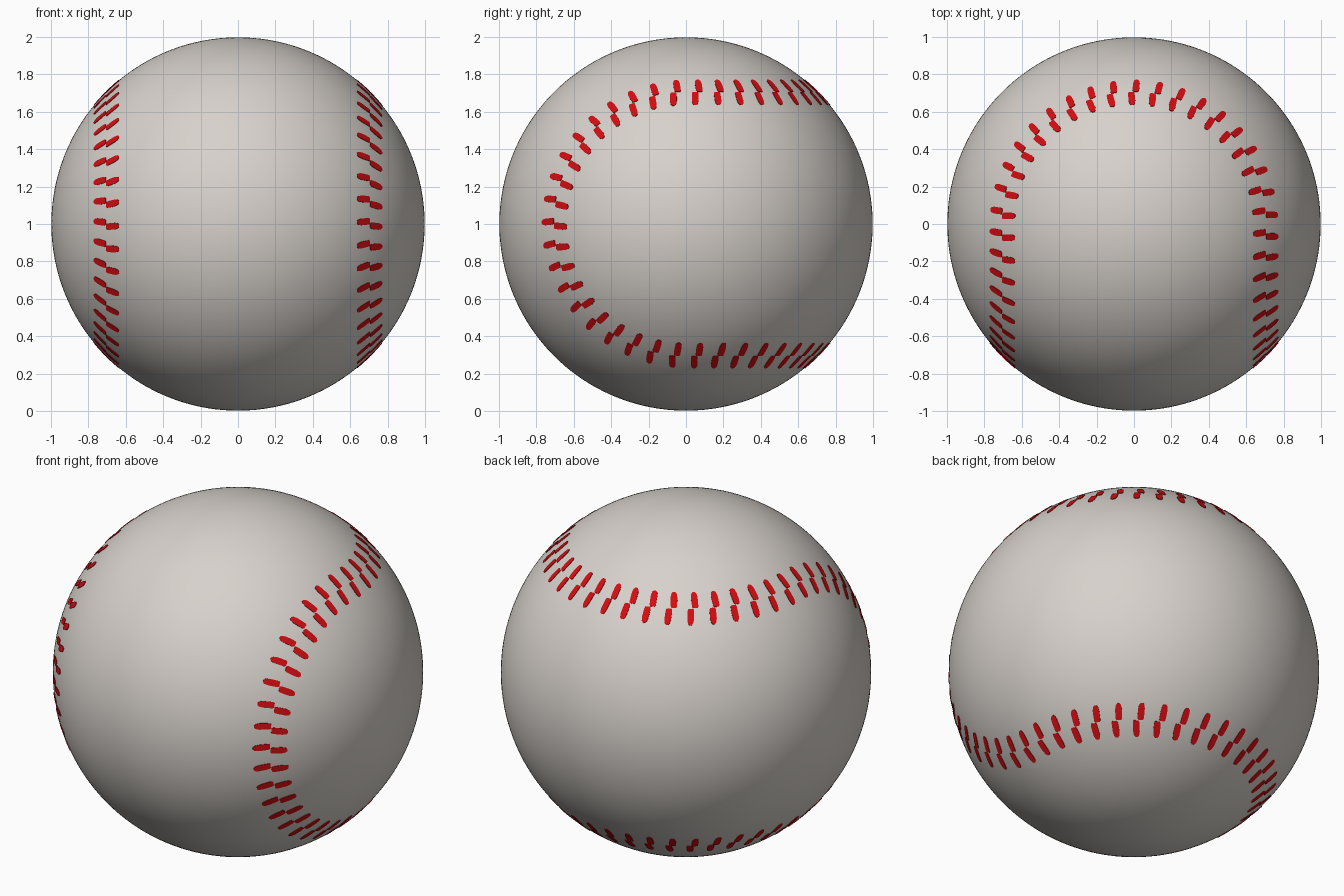
import bpy, bmesh, math
from mathutils import Vector

if "Cube" in bpy.data.objects:
    bpy.data.objects.remove(bpy.data.objects["Cube"])

R = 0.998          # leather radius
TOP = 1.001        # stitch surface radius
H = math.sqrt(0.5)
PER_ARC = 19       # stitch pairs on each of the four half circles
CENTRE = Vector((0, 0, 1))


def material(name, rgb):
    m = bpy.data.materials.new(name)
    m.diffuse_color = (*rgb, 1)
    m.use_nodes = True
    m.node_tree.nodes["Principled BSDF"].inputs["Base Color"].default_value = m.diffuse_color
    return m


def finish(bm, name, mat):
    mesh = bpy.data.meshes.new(name)
    bm.to_mesh(mesh)
    bm.free()
    for p in mesh.polygons:
        p.use_smooth = True
    mesh.materials.append(mat)
    ob = bpy.data.objects.new(name, mesh)
    bpy.context.collection.objects.link(ob)
    return ob


def seam(u):
    """Closed seam made of four half circles; u counts half circles, 0 = top middle."""
    k = math.floor(u + 0.5)
    a = (u - k) * math.pi
    s, c = H * math.sin(a), H * math.cos(a)
    return Vector([(s, c, H), (H, -c, -s), (-s, c, -H), (-H, -c, s)][k % 4])


def on_ball(n, t, side, along, across, radius):
    """Point reached by small steps along and across the seam on the ball."""
    d = n + t * math.tan(along) + side * math.tan(across)
    return CENTRE + d.normalized() * radius


# leather ball
bm = bmesh.new()
bmesh.ops.create_icosphere(bm, subdivisions=6, radius=R)
bmesh.ops.translate(bm, verts=bm.verts, vec=CENTRE)
finish(bm, "leather_ball", material("off white leather", (0.68, 0.64, 0.60)))

# stitches: two rows of short rounded plates beside the seam
bm = bmesh.new()
STATIONS = [(0.002, 0.013), (0.010, 0.017), (0.035, 0.018),
            (0.065, 0.018), (0.086, 0.014), (0.095, 0.006)]
for i in range(4 * PER_ARC):
    u = i / PER_ARC
    n = seam(u).normalized()
    t = (seam(u + 0.001) - seam(u - 0.001)).normalized()
    side = n.cross(t)
    for row in (1, -1):
        rings = []
        for d, w in STATIONS:
            # one row sits a little ahead of the other, tips lean forward
            mid = row * 0.012 + 0.06 * (d - 0.05)
            rings.append([bm.verts.new(on_ball(n, t, side, mid + e * w, row * d, r))
                          for e, r in ((-1, 0.992), (-1, TOP), (1, TOP), (1, 0.992))])
        for a, b in zip(rings, rings[1:]):
            for j in range(3):
                bm.faces.new((a[j], a[j + 1], b[j + 1], b[j]))
        bm.faces.new(rings[0])
        bm.faces.new(rings[-1])
bmesh.ops.recalc_face_normals(bm, faces=bm.faces)
stitches = finish(bm, "seam_stitches", material("red thread", (0.65, 0.004, 0.006)))
bpy.context.view_layer.objects.active = stitches
stitches.select_set(True)
bpy.ops.object.shade_smooth_by_angle(angle=math.radians(40))
